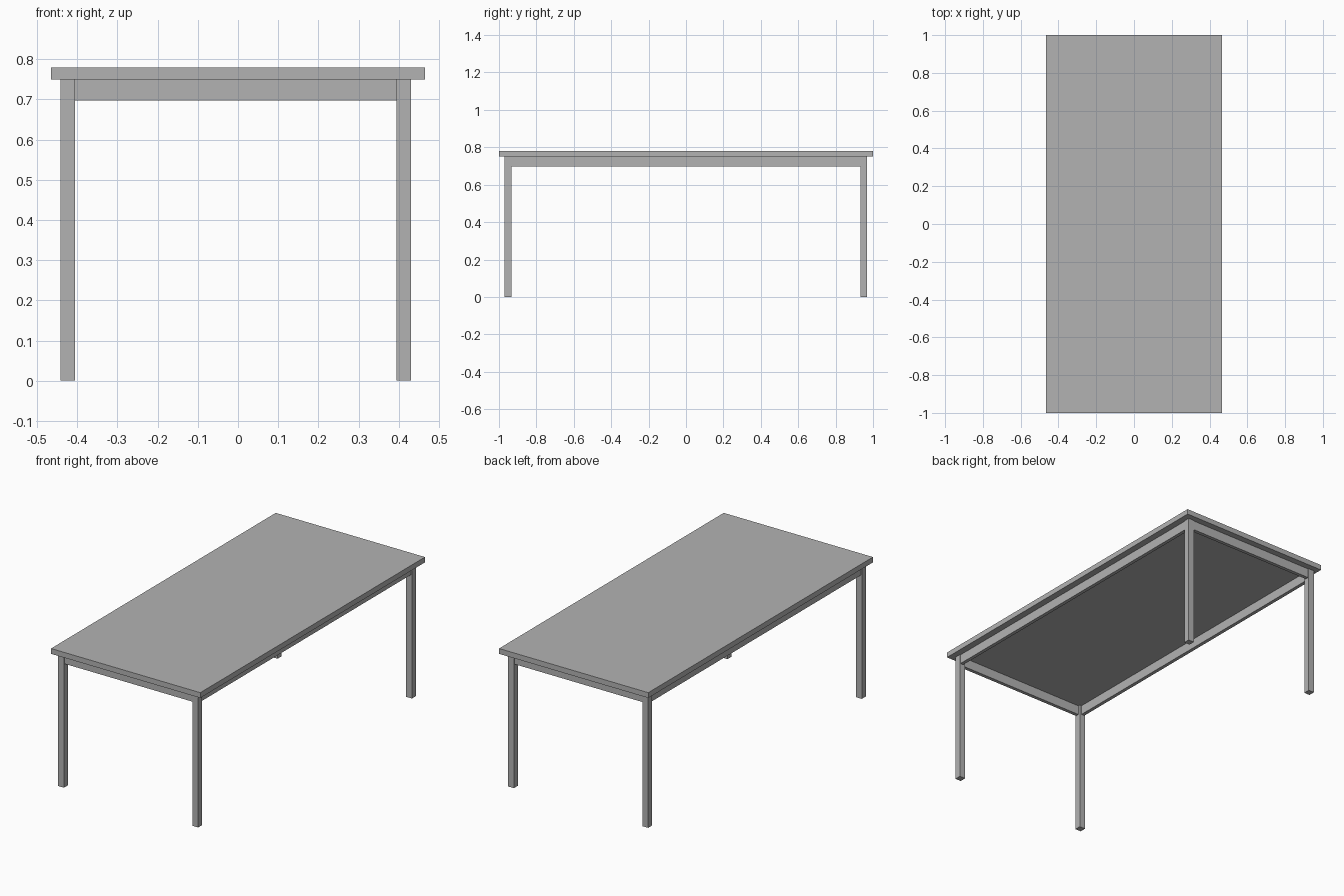
import bpy

cube = bpy.data.objects.get("Cube")
if cube:
    bpy.data.objects.remove(cube, do_unlink=True)

grey = bpy.data.materials.new("plain grey")
grey.use_nodes = True
colour = (0.45, 0.45, 0.45, 1)
grey.diffuse_color = colour
grey.node_tree.nodes["Principled BSDF"].inputs["Base Color"].default_value = colour


def box(name, x, y, z):
    """Add a box spanning the given (low, high) range on each axis."""
    spans = (x, y, z)
    bpy.ops.mesh.primitive_cube_add(size=1, location=[(a + b) / 2 for a, b in spans])
    obj = bpy.context.object
    obj.name = name
    obj.scale = [b - a for a, b in spans]
    bpy.ops.object.transform_apply(location=False, rotation=False, scale=True)
    obj.data.materials.append(grey)
    return obj


TOP, UNDER, RAIL = 0.78, 0.75, 0.697   # heights of slab and rail bottom
LEG, THICK, INSET = 0.036, 0.02, 0.004
X0, X1 = -0.442, 0.431                 # outer faces of the frame
Y0, Y1 = -0.97, 0.968

# Table top
box("table_top", (-0.465, 0.465), (-1, 1), (UNDER, TOP))

# Four square legs
for side, x in (("right", X0), ("left", X1 - LEG)):
    for end, y in (("front", Y0), ("back", Y1 - LEG)):
        box(f"{end}_{side}_leg", (x, x + LEG), (y, y + LEG), (0, UNDER))

# Long rails between the legs
for side, x in (("right", X0 + INSET), ("left", X1 - INSET - THICK)):
    box(f"{side}_rail", (x, x + THICK), (Y0 + LEG, Y1 - LEG), (RAIL, UNDER))

# Short rails at the ends
for end, y in (("front", Y0 + INSET), ("back", Y1 - INSET - THICK)):
    box(f"{end}_rail", (X0 + LEG, X1 - LEG), (y, y + THICK), (RAIL, UNDER))
